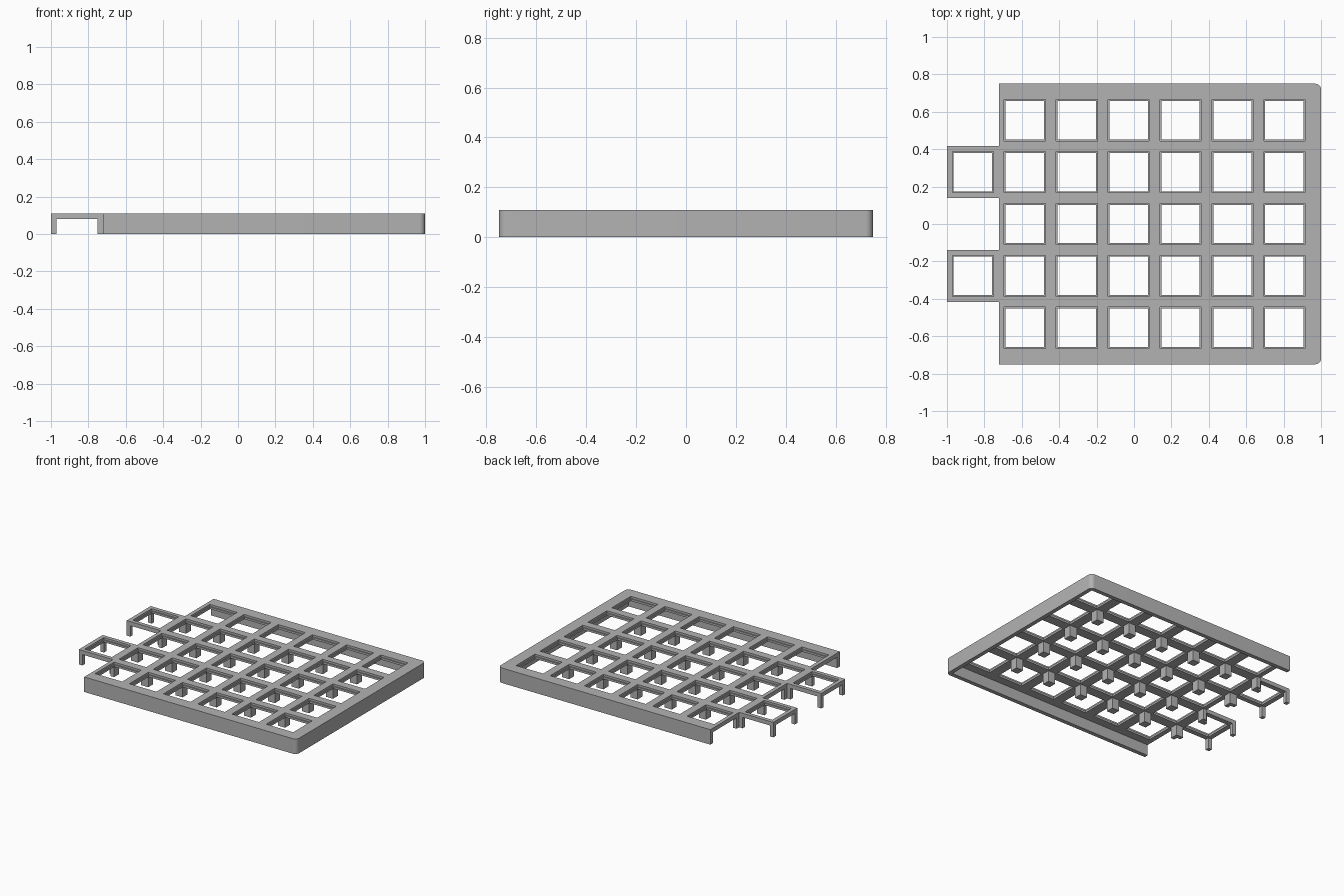
import bpy, bmesh
from math import sin, cos, pi

if "Cube" in bpy.data.objects:
    bpy.data.objects.remove(bpy.data.objects["Cube"], do_unlink=True)

PITCH, HOLE, LIP = 0.2775, 0.22, 0.205
LEG = (PITCH - HOLE) / 2
TOP, UNDER, LEDGE = 0.11, 0.08, 0.095
LEFT = -1 + PITCH            # open edge of the main panel
DEPTH, RADIUS, SKIRT = 0.75, 0.03, 0.03

gray = bpy.data.materials.new("plain_gray")
gray.use_nodes = True
gray.diffuse_color = (0.45, 0.45, 0.45, 1)
gray.node_tree.nodes["Principled BSDF"].inputs["Base Color"].default_value = gray.diffuse_color


def add_box(bm, x0, x1, y0, y1, z0, z1):
    verts = bmesh.ops.create_cube(bm, size=1)["verts"]
    for v in verts:
        v.co = (x1 if v.co.x > 0 else x0, y1 if v.co.y > 0 else y0, z1 if v.co.z > 0 else z0)


def make(name, bm):
    bmesh.ops.recalc_face_normals(bm, faces=bm.faces)
    mesh = bpy.data.meshes.new(name)
    bm.to_mesh(mesh)
    bm.free()
    mesh.materials.append(gray)
    ob = bpy.data.objects.new(name, mesh)
    bpy.context.collection.objects.link(ob)
    return ob


# Panel outline: rounded corners on one end, two tabs on the other
half = [(LEFT, PITCH / 2), (-1, PITCH / 2), (-1, PITCH * 1.5), (LEFT, PITCH * 1.5), (LEFT, DEPTH)]
for i in range(7):
    a = pi / 2 * (1 - i / 6)
    half.append((1 - RADIUS + RADIUS * cos(a), DEPTH - RADIUS + RADIUS * sin(a)))
outline = half + [(x, -y) for x, y in reversed(half)]
bm = bmesh.new()
base = bm.faces.new([bm.verts.new((x, y, 0)) for x, y in outline])
raised = bmesh.ops.extrude_face_region(bm, geom=[base])["geom"]
for v in raised:
    if isinstance(v, bmesh.types.BMVert):
        v.co.z = TOP
frame = make("grid_frame", bm)

# Cell centres: the main grid and the two tabs
cells = [(LEFT + PITCH * (i + 0.5), PITCH * j) for i in range(6) for j in range(-2, 3)]
cells += [(-1 + PITCH / 2, s * PITCH) for s in (-1, 1)]


def hole_cutter(name, size, z0):
    bm = bmesh.new()
    for x, y in cells:
        add_box(bm, x - size / 2, x + size / 2, y - size / 2, y + size / 2, z0, 0.2)
    return make(name, bm)


# Hollow underside, stepped openings
bm = bmesh.new()
add_box(bm, -1.2, 1 - SKIRT, SKIRT - DEPTH, DEPTH - SKIRT, -0.1, UNDER)
cutters = [make("underside_cutter", bm),
           hole_cutter("opening_cutter", LIP, 0.05),
           hole_cutter("recess_cutter", HOLE, LEDGE)]
for c in cutters:
    mod = frame.modifiers.new(c.name, "BOOLEAN")
    mod.operation, mod.solver, mod.object = "DIFFERENCE", "EXACT", c
    c.hide_render = True
bpy.context.view_layer.update()
cut = bpy.data.meshes.new_from_object(frame.evaluated_get(bpy.context.evaluated_depsgraph_get()))
frame.modifiers.clear()
frame.data = cut
for c in cutters:
    bpy.data.objects.remove(c, do_unlink=True)

# Support posts under the grid crossings
bm = bmesh.new()
for j in (-1.5, -0.5, 0.5, 1.5):
    y = j * PITCH
    for i in range(6):
        x = LEFT + i * PITCH
        add_box(bm, x if i == 0 else x - LEG, x + LEG, y - LEG, y + LEG, 0, UNDER)
make("support_posts", bm)

# Slim legs at the tab corners
bm = bmesh.new()
for s in (-1, 1):
    for x in (-1, LEFT - LEG):
        for y in (s * PITCH - PITCH / 2, s * PITCH + PITCH / 2 - LEG):
            add_box(bm, x, x + LEG, y, y + LEG, 0, UNDER)
make("tab_legs", bm)

# Smooth the rounded corners only
bpy.ops.object.select_all(action="DESELECT")
frame.select_set(True)
bpy.context.view_layer.objects.active = frame
bpy.ops.object.shade_smooth_by_angle(angle=0.6)
